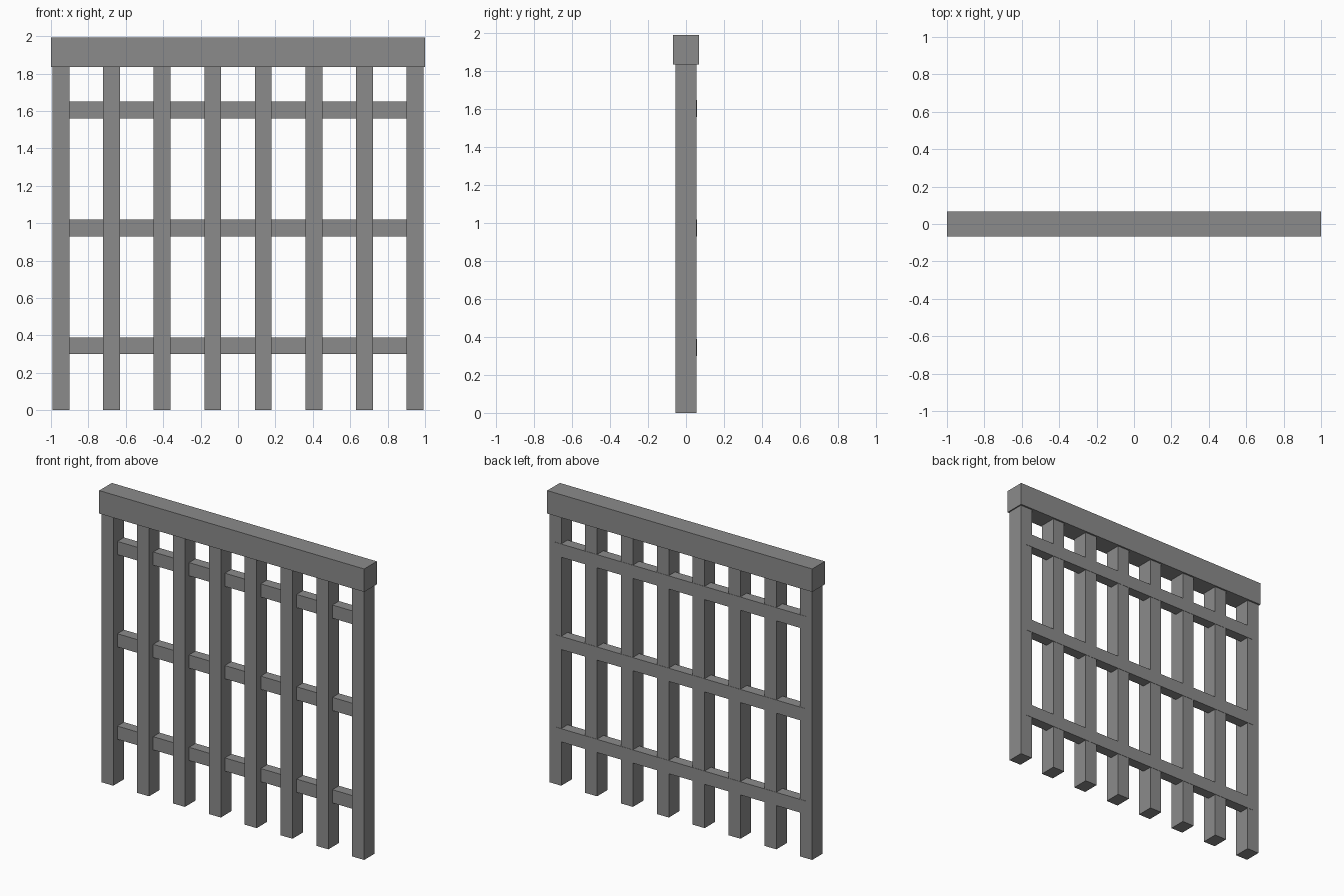
import bpy

default = bpy.data.objects.get("Cube")
if default:
    bpy.data.objects.remove(default, do_unlink=True)

# Single iron-grey material
iron = bpy.data.materials.new("iron_grey")
iron.use_nodes = True
colour = (0.26, 0.26, 0.26, 1)
iron.diffuse_color = colour
iron.node_tree.nodes["Principled BSDF"].inputs["Base Color"].default_value = colour


def box(name, low, high):
    """Axis-aligned block between two corners."""
    bpy.ops.mesh.primitive_cube_add(
        size=1, location=[(a + b) / 2 for a, b in zip(low, high)])
    obj = bpy.context.object
    obj.name = name
    obj.scale = [b - a for a, b in zip(low, high)]
    bpy.ops.object.transform_apply(location=False, rotation=False, scale=True)
    obj.data.materials.append(iron)
    return obj


BARS = 8
OUTER = 0.947       # centre of the outermost bar
HALF_BAR = 0.045
BAR_DEPTH = 0.0565
BEAM_BOTTOM = 1.835

# Top beam
box("top_beam", (-1, -0.068, BEAM_BOTTOM), (1, 0.068, 1.992))

# Upright bars
for i in range(BARS):
    x = -OUTER + 2 * OUTER * i / (BARS - 1)
    box(f"upright_bar_{i + 1}", (x - HALF_BAR, -BAR_DEPTH, 0),
        (x + HALF_BAR, BAR_DEPTH, BEAM_BOTTOM))

# Cross rails, set back from the front and just proud of the bars at the rear
for name, z in (("lower", 0.3), ("middle", 0.93), ("upper", 1.56)):
    box(f"{name}_cross_rail", (-OUTER, -0.012, z), (OUTER, 0.0585, z + 0.09))
